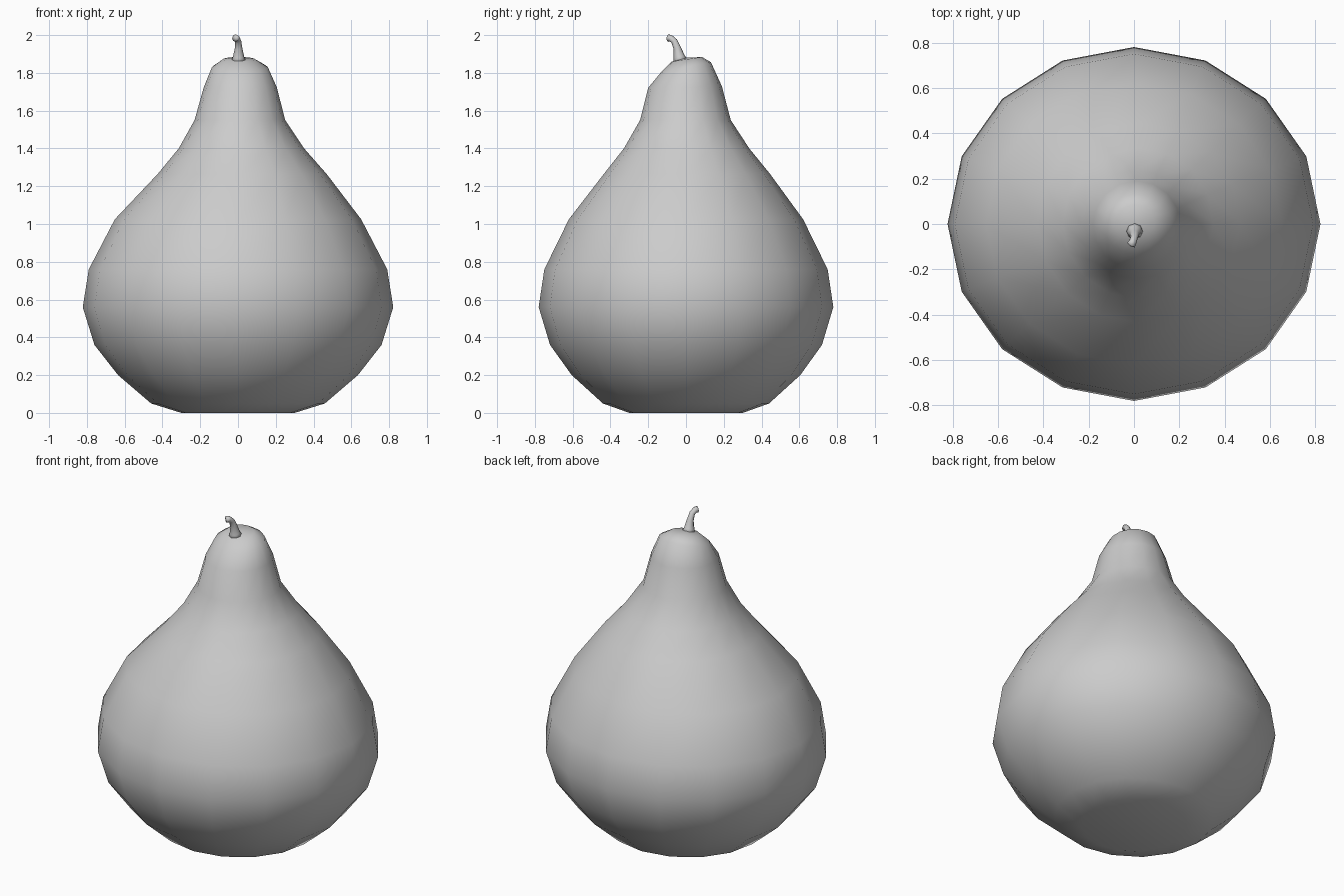
import bpy, bmesh
from math import sin, cos, pi
from mathutils import Vector

if "Cube" in bpy.data.objects:
    bpy.data.objects.remove(bpy.data.objects["Cube"])


def loft(name, rings, sides, bottom, top):
    """Skin a stack of rings (lists of points) and close both ends with fans."""
    bm = bmesh.new()
    loops = [[bm.verts.new(p) for p in ring] for ring in rings]
    for a, b in zip(loops, loops[1:]):
        for i in range(sides):
            j = (i + 1) % sides
            bm.faces.new((a[i], a[j], b[j], b[i]))
    lo, hi = bm.verts.new(bottom), bm.verts.new(top)
    for i in range(sides):
        j = (i + 1) % sides
        bm.faces.new((lo, loops[0][j], loops[0][i]))
        bm.faces.new((hi, loops[-1][i], loops[-1][j]))
    bmesh.ops.recalc_face_normals(bm, faces=bm.faces)
    for f in bm.faces:
        f.smooth = True
    me = bpy.data.meshes.new(name)
    bm.to_mesh(me)
    bm.free()
    ob = bpy.data.objects.new(name, me)
    bpy.context.collection.objects.link(ob)
    return ob


# Fruit body: z, x radius, y radius, x centre, y centre, tilt towards the front
profile = [
    (0.00, 0.30, 0.30, 0, 0, 0),
    (0.05, 0.46, 0.44, 0, 0, 0),
    (0.20, 0.635, 0.605, 0, 0, 0),
    (0.36, 0.76, 0.72, 0, 0, 0),
    (0.56, 0.822, 0.78, 0, 0, 0),
    (0.76, 0.79, 0.75, 0, 0, 0),
    (1.025, 0.652, 0.62, 0, 0, 0),
    (1.265, 0.447, 0.44, 0.022, 0.005, 0),
    (1.40, 0.332, 0.332, 0.018, 0.003, 0),
    (1.55, 0.24, 0.24, 0.01, -0.003, 0),
    (1.725, 0.193, 0.195, 0.012, -0.005, 0.02),
    (1.83, 0.148, 0.132, 0.01, 0.0, 0.20),
    (1.872, 0.085, 0.08, 0.005, 0.005, 0.15),
]
N = 16
rings = []
for z, rx, ry, cx, cy, tilt in profile:
    rings.append([(cx + rx * cos(2 * pi * i / N),
                   cy + ry * sin(2 * pi * i / N),
                   z + tilt * ry * sin(2 * pi * i / N)) for i in range(N)])
loft("pear_body", rings, N, (0, 0, 0), (0.0, 0.0, 1.88))

# Stem: tapering tube bending forward (x, y, z, radius)
path = [
    (0.003, -0.028, 1.855, 0.042),
    (0.003, -0.036, 1.885, 0.030),
    (0.003, -0.046, 1.93, 0.020),
    (0.000, -0.062, 1.968, 0.017),
    (-0.006, -0.080, 1.983, 0.017),
    (-0.014, -0.093, 1.984, 0.020),
]
M = 8
pts = [Vector(p[:3]) for p in path]
rings = []
for k, p in enumerate(pts):
    t = (pts[min(k + 1, len(pts) - 1)] - pts[max(k - 1, 0)]).normalized()
    u = Vector((1, 0, 0))
    u = (u - t * u.dot(t)).normalized()
    v = t.cross(u)
    r = path[k][3]
    rings.append([p + r * (u * cos(2 * pi * i / M) + v * sin(2 * pi * i / M))
                  for i in range(M)])
loft("stem", rings, M, pts[0], pts[-1] + Vector((-0.002, -0.005, 0)))
